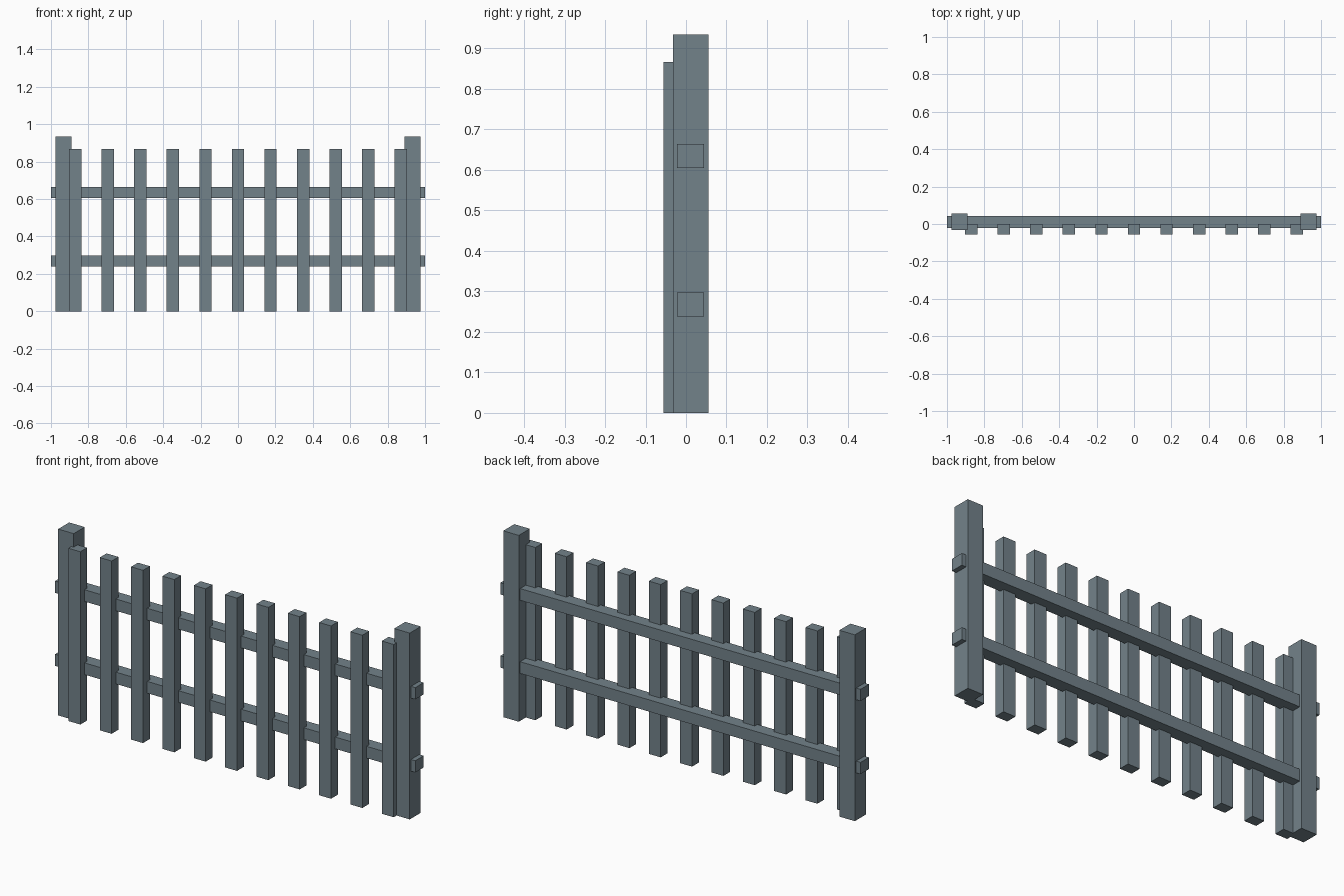
import bpy

if "Cube" in bpy.data.objects:
    bpy.data.objects.remove(bpy.data.objects["Cube"])

# One weathered slate-grey paint for the whole fence
paint = bpy.data.materials.new("slate_grey")
paint.diffuse_color = (0.171, 0.223, 0.254, 1.0)
paint.use_nodes = True
paint.node_tree.nodes["Principled BSDF"].inputs["Base Color"].default_value = paint.diffuse_color


def box(name, x, y, z):
    """Axis-aligned box from (min, max) ranges."""
    bpy.ops.mesh.primitive_cube_add(size=1, location=[(a + b) / 2 for a, b in (x, y, z)])
    ob = bpy.context.object
    ob.name = name
    ob.scale = [b - a for a, b in (x, y, z)]
    bpy.ops.object.transform_apply(location=False, rotation=False, scale=True)
    ob.data.materials.append(paint)
    return ob


# End posts
for side, cx in (("left", -0.933), ("right", 0.933)):
    box(f"post_{side}", (cx - 0.043, cx + 0.043), (-0.032, 0.055), (0, 0.935))

# Horizontal rails, passing through the posts
for level, z in (("lower", (0.238, 0.297)), ("upper", (0.605, 0.664))):
    box(f"rail_{level}", (-1, 1), (-0.022, 0.044), z)

# Eleven evenly spaced pickets in front of the rails
for i in range(11):
    cx = (i - 5) * 0.174
    box(f"picket_{i + 1}", (cx - 0.033, cx + 0.033), (-0.055, -0.001), (0, 0.867))
